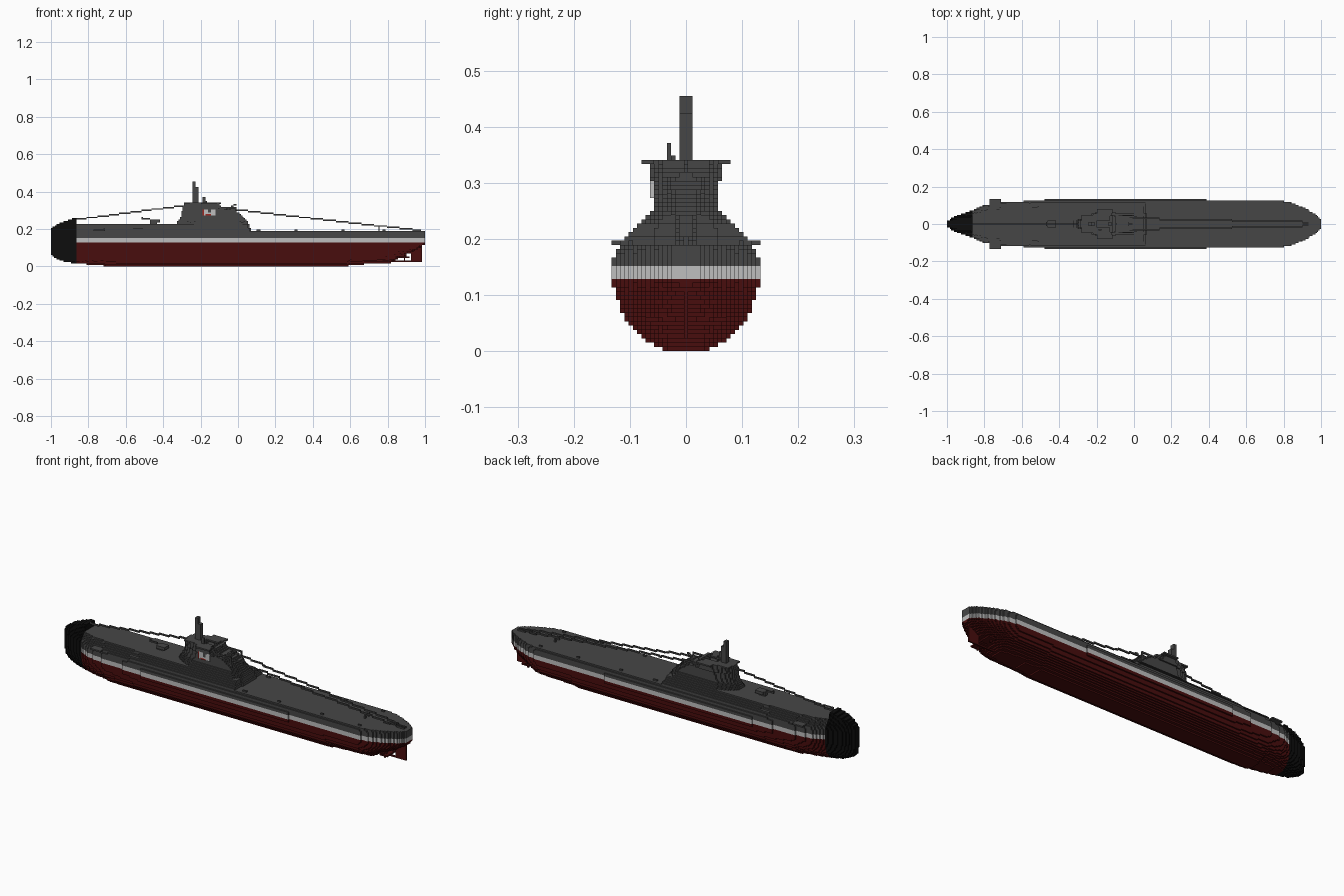
import bpy
import math
from itertools import product

if "Cube" in bpy.data.objects:
    bpy.data.objects.remove(bpy.data.objects["Cube"], do_unlink=True)

V = 2 / 264          # block size
NX, NY, NZ = 264, 17, 60


def material(name, rgb):
    m = bpy.data.materials.new(name)
    m.use_nodes = True
    m.diffuse_color = (*rgb, 1)
    m.node_tree.nodes["Principled BSDF"].inputs["Base Color"].default_value = (*rgb, 1)
    return m


GREY = material("deck grey", (0.062, 0.062, 0.062))
RED = material("hull red", (0.065, 0.004, 0.004))
WHITE = material("waterline white", (0.52, 0.52, 0.52))
BLACK = material("bow black", (0.004, 0.004, 0.004))
FLAG = material("flag red", (0.35, 0.02, 0.015))


def lerp(table, x):
    """Piecewise linear lookup in a list of (x, value) pairs."""
    if x <= table[0][0]:
        return table[0][1]
    for (a, u), (b, w) in zip(table, table[1:]):
        if x <= b:
            return u + (w - u) * (x - a) / (b - a)
    return table[-1][1]


def centre(i, j, k):
    return -1 + (i + 0.5) * V, j * V, (k + 0.5) * V


def box(x0, x1, y0, y1, z0, z1):
    """Blocks filling a box, at least one block thick each way."""
    def span(a, b, off):
        lo = round(a / V + off)
        return range(lo, max(lo + 1, round(b / V + off)))
    return set(product(span(x0, x1, NX / 2), span(y0, y1, 0.5), span(z0, z1, 0)))


def line(p, q):
    """Blocks along a straight line."""
    n = int(max(abs(b - a) for a, b in zip(p, q)) / V) + 1
    pts = [[a + (b - a) * t / n for a, b in zip(p, q)] for t in range(n + 1)]
    return {(int((x + 1) / V), round(y / V), int(z / V)) for x, y, z in pts}


def mirrored(cells):
    return cells | {(i, -j, k) for i, j, k in cells}


def solid(test, xr, zr):
    """Blocks whose centre passes the test within an x and z range."""
    rx = range(max(0, int((xr[0] + 1) / V)), min(NX, int((xr[1] + 1) / V) + 1))
    rz = range(int(zr[0] / V), int(zr[1] / V) + 1)
    return {c for c in product(rx, range(-NY, NY + 1), rz) if test(*centre(*c))}


def build(name, cells, mats, rule=lambda i, j, k: 0):
    """Outer skin of a set of blocks, joined into long strips along x."""
    rows, quads = {}, []
    for c in cells:
        i, j, k = c
        for d in ((0, 1, 0), (0, -1, 0), (0, 0, 1), (0, 0, -1)):
            if (i, j + d[1], k + d[2]) not in cells:
                rows.setdefault((d, j, k, rule(*c)), []).append(i)
        for s in (1, -1):
            if (i + s, j, k) not in cells:
                quads.append(((s, 0, 0), i, i + 1, j, k, rule(*c)))
    for (d, j, k, m), xs in rows.items():
        xs.sort()
        start = prev = xs[0]
        for x in xs[1:] + [10 ** 6]:
            if x != prev + 1:
                quads.append((d, start, prev + 1, j, k, m))
                start = x
            prev = x
    index, faces, ids = {}, [], []
    for d, a, b, j, k, m in quads:
        lo, hi = (a, j, k), (b, j + 1, k + 1)
        ax = [abs(v) for v in d].index(1)
        u, w = (ax + 1) % 3, (ax + 2) % 3
        ring = []
        for fu, fw in ((0, 0), (1, 0), (1, 1), (0, 1)):
            p = [0, 0, 0]
            p[ax] = hi[ax] if d[ax] > 0 else lo[ax]
            p[u] = hi[u] if fu else lo[u]
            p[w] = hi[w] if fw else lo[w]
            ring.append(index.setdefault(tuple(p), len(index)))
        faces.append(ring if d[ax] > 0 else ring[::-1])
        ids.append(m)
    me = bpy.data.meshes.new(name)
    me.from_pydata([(-1 + x * V, (y - 0.5) * V, z * V) for x, y, z in index], [], faces)
    for m in mats:
        me.materials.append(m)
    me.polygons.foreach_set("material_index", ids)
    me.update()
    ob = bpy.data.objects.new(name, me)
    bpy.context.collection.objects.link(ob)
    return ob


# Hull: plan outline, cross-section, keel line and deck line
PLAN = [(-1, .013), (-.95, .042), (-.86, .072), (-.8, .1), (-.7, .115), (-.5, .123),
        (.78, .123), (.85, .11), (.92, .08), (.97, .05), (1, .018)]
SECTION = [(0, .24), (.01, .45), (.02, .58), (.03, .68), (.05, .83), (.075, .93), (.11, 1),
           (.175, 1), (.19, .95), (.2, .87), (.21, .77), (.225, .66), (.24, .57), (.26, .4)]
KEEL = [(-1, .06), (-.97, .04), (-.93, .025), (-.86, .014), (-.72, .006), (-.71, 0), (.58, 0),
        (.6, .008), (.82, .018), (.86, .045), (.93, .075), (1, .118)]
DECK = [(-1, .2), (-.96, .23), (-.9, .25), (-.865, .26), (-.86, .228), (.05, .228), (.06, .19), (1, .19)]


def in_hull(x, y, z):
    keel = lerp(KEEL, x)
    if z < keel or z > lerp(DECK, x):
        return False
    s = z if z > .13 else (z - keel) / (.13 - keel) * .13
    if -.48 < x < .39 and .113 < z < .167 and abs(y) < .1335:   # side tanks
        return True
    return abs(y) < lerp(PLAN, x) * lerp(SECTION, s) + .002


def hull_colour(i, j, k):
    if i < 18:
        return 3
    return 1 if k < 17 else 2 if k < 20 else 0


hull = solid(in_hull, (-1, 1), (0, .262))
build("hull", hull, [GREY, RED, WHITE, BLACK], hull_colour)

# Conning tower with a sloped bow side and stepped aft platform
T_FRONT = [(.22, -.335), (.25, -.315), (.28, -.302), (.335, -.29)]
T_AFT = [(.19, .07), (.23, .055), (.25, .042), (.28, .015), (.3, -.02), (.31, -.08), (.335, -.1)]
T_WIDTH = [(.2, .09), (.23, .082), (.25, .06), (.26, .056), (.305, .056), (.307, .064), (.34, .064)]


def in_tower(x, y, z):
    a, b, w = lerp(T_FRONT, z), lerp(T_AFT, z), lerp(T_WIDTH, z)
    if not a < x < b:
        return False
    if z > .318 and -.2 < x < -.115 and abs(y) < .045:          # open cockpit
        return False
    nose = math.sqrt(min(1, (x - a + .006) / .11))
    tail = min(1, .6 + (b - x) / .1)
    return abs(y) < w * min(nose, tail)


build("conning_tower", solid(in_tower, (-.34, .07), (.19, .336)), [GREY])
build("bridge_wings", mirrored(box(-.2, -.11, .055, .081, .33, .338)
                               | box(-.28, -.13, .018, .053, .335, .344)), [GREY])
# Railing of the aft platform
rail = box(-.09, -.005, .038, .046, .31, .316)
for x in (-.09, -.05, -.012):
    rail |= box(x, x + V, .038, .046, .28, .316)
build("platform_rail", mirrored(rail), [GREY])

# Masts
build("periscope", box(-.245, -.23, -.008, .008, .32, .455)
      | box(-.23, -.215, -.008, .008, .32, .425), [GREY])
build("small_mast", box(-.19, -.175, -.034, -.026, .3, .37)
      | box(-.175, -.165, -.026, -.018, .32, .35), [GREY])

# Guns
build("deck_gun", box(-.47, -.435, -.014, .014, .22, .25) | box(-.46, -.415, -.02, .02, .235, .25)
      | line((-.515, 0, .258), (-.43, 0, .244)), [GREY])
build("rear_gun", box(-.05, -.03, -.008, .008, .29, .318) | box(-.07, -.03, -.02, .02, .305, .313)
      | line((-.06, 0, .307), (-.012, 0, .33)), [GREY])
build("bridge_gun", box(-.135, -.12, -.008, .008, .31, .335) | box(-.135, -.09, 0, 0, .33, .338), [GREY])

# Painted flag on one side of the tower
flag = box(-.19, -.121, -.068, -.0607, .27, .308)
left = min(c[0] for c in flag)


def flag_colour(i, j, k):
    n = i - left
    return 1 if n == 0 or (k == 36 and n in (2, 3, 4, 5)) else 2 if n in (4, 5) and k > 37 else 0


build("flag_panel", flag, [WHITE, FLAG, GREY], flag_colour)

# Rigging wires with their post
build("bow_wire", line((-.865, 0, .25), (-.295, 0, .325)), [GREY])
build("stern_wires", mirrored(line((-.04, .03, .306), (.975, .01, .192))), [GREY])
build("wire_post", mirrored(box(.75, .757, .012, .02, .185, .222)), [GREY])

# Bow planes and deck bollards
build("bow_planes", mirrored(box(-.775, -.715, .09, .1335, .19, .197)), [GREY])
bollards = set()
for x in (-.56, -.33, -.1, .1, .3, .55, .77):
    bollards |= mirrored(box(x, x + .02, .094, .102, .185, .197))
build("bollards", bollards, [GREY])

# Rudder, stern planes, shafts and propellers
build("rudder", box(.925, .985, -.004, .004, .022, .12) | box(.82, .985, -.004, .004, .022, .03), [RED])
build("stern_planes", mirrored(box(.87, .915, .004, .065, .045, .053)), [RED])
prop = box(.82, .9, .042, .05, .053, .06)
prop |= box(.885, .893, .042, .05, .03, .083) | box(.885, .893, .02, .073, .053, .06)
build("propellers", mirrored(prop), [RED])
